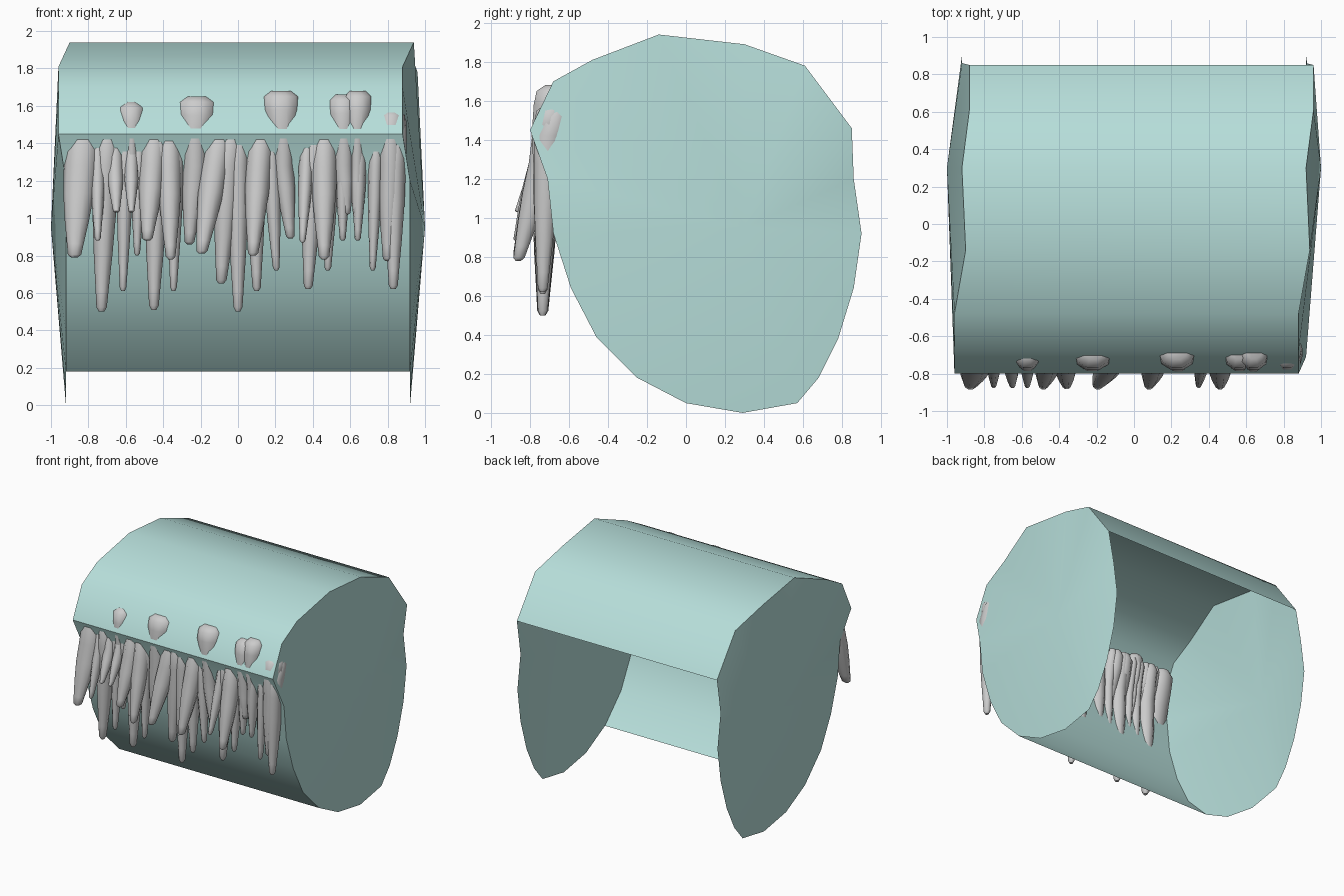
import bpy, bmesh, math
from mathutils import Vector

if "Cube" in bpy.data.objects:
    bpy.data.objects.remove(bpy.data.objects["Cube"])

teal = bpy.data.materials.new("teal")
teal.diffuse_color = (0.47, 0.73, 0.70, 1)
teal.use_nodes = True
teal.node_tree.nodes["Principled BSDF"].inputs["Base Color"].default_value = teal.diffuse_color

def make(name, bm, mat=None, angle=40):
    me = bpy.data.meshes.new(name)
    bm.to_mesh(me)
    bm.free()
    ob = bpy.data.objects.new(name, me)
    bpy.context.collection.objects.link(ob)
    if mat:
        me.materials.append(mat)
    bpy.ops.object.select_all(action='DESELECT')
    ob.select_set(True)
    bpy.context.view_layer.objects.active = ob
    bpy.ops.object.shade_smooth_by_angle(angle=math.radians(angle))
    return ob

# Rim outline (x shift, y, z): the first part carries the curved sheet
sheet_rim = [(0, -.25, .18), (0, -.46, .39), (0, -.59, .64), (0, -.68, .92), (0, -.71, 1.2),
             (-.04, -.80, 1.45), (-.04, -.68, 1.70), (-.04, -.48, 1.81), (.02, -.14, 1.94),
             (0, .30, 1.89), (.04, .61, 1.78), (.04, .85, 1.46)]
open_rim = [(0, .86, 1.2), (0, .90, .92), (0, .86, .64), (0, .78, .38), (0, .68, .18),
            (0, .57, .05), (0, .29, 0), (0, 0, .05)]

# Open curved sheet
bm = bmesh.new()
rows = [[bm.verts.new((s * .92 + x, y, z)) for x, y, z in sheet_rim] for s in (-1, 1)]
for i in range(len(sheet_rim) - 1):
    bm.faces.new((rows[0][i], rows[1][i], rows[1][i + 1], rows[0][i + 1]))
bmesh.ops.recalc_face_normals(bm, faces=bm.faces)
make("curved_sheet", bm, teal, 45)

# Shallow bulging end caps
for name, s in (("left_cap", -1), ("right_cap", 1)):
    bm = bmesh.new()
    ring = [bm.verts.new((s * .92 + x, y, z)) for x, y, z in sheet_rim + open_rim]
    apex = bm.verts.new((s, .30, .95))
    for i, v in enumerate(ring):
        w = ring[(i + 1) % len(ring)]
        bm.faces.new((apex, v, w) if s < 0 else (apex, w, v))
    make(name, bm, teal, 40)

def spike(name, x0, x1, tip, w, row, head=0.0, ztop=1.57):
    """Tapering spike hanging from x0 to x1; row 1 leans forward, row 0 hangs straight."""
    ytip = -.86 if row else -.735
    body = 1.28
    bx = x0 + (x1 - x0) * .25
    ybelly = -.735 if row else -.715
    d = max(.055, min(.075, w * .55))
    if head:
        rings = [(x0, -.68, ztop, head * .28, .045), (x0, -.69, ztop - .03, head * .48, .08),
                 (x0, -.70, ztop - .1, head * .5, .085), (bx, -.72, 1.42, w * .5, .075)]
    else:
        rings = [(x0, -.655, ztop, w * .3, d * .6), (x0, -.665, ztop - .05, w * .5, d),
                 (x0, -.70, 1.42, w * .52, d * 1.25)]
    for t, k in ((0, .5), (.3, .46), (.6, .36), (.85, .25), (.97, .2), (1, .1)):
        rings.append((bx + (x1 - bx) * t, ybelly + (ytip - ybelly) * t,
                      body + (tip - body) * t, w * k, d * k * 2))
    n = 10
    bm = bmesh.new()
    loops = [[bm.verts.new((x + rx * math.cos(a * math.tau / n),
                            y + ry * math.sin(a * math.tau / n), z)) for a in range(n)]
             for x, y, z, rx, ry in rings]
    for a, b in zip(loops, loops[1:]):
        for i in range(n):
            j = (i + 1) % n
            bm.faces.new((a[i], b[i], b[j], a[j]))
    bm.faces.new(loops[0])
    bm.faces.new(loops[-1])
    bmesh.ops.recalc_face_normals(bm, faces=bm.faces)
    make(name, bm, None, 50)

# Plain spikes, straight row: (top x, tip x, tip z, width)
straight = [(-.70, -.73, .50, .14), (-.60, -.615, .61, .09), (-.53, -.54, .80, .08),
            (-.43, -.45, .51, .13), (-.33, -.345, .61, .09), (-.04, -.09, .65, .14),
            (0, 0, .50, .12), (.09, .10, .61, .11), (.17, .205, .72, .09),
            (.41, .375, .62, .12), (.50, .48, .72, .09), (.74, .72, .72, .08),
            (.84, .83, .62, .12), (.56, .56, .88, .08), (.65, .64, .88, .08)]
for i, (a, b, z, w) in enumerate(straight):
    spike(f"straight_spike_{i+1}", a, b, z, w, 0)

# Plain spikes, leaning row
leaning = [(-.83, -.875, .79, .18), (-.75, -.75, .88, .08), (-.66, -.65, 1.03, .09),
           (-.57, -.57, 1.03, .08), (-.45, -.485, .88, .14), (-.37, -.36, .78, .13),
           (-.10, -.195, .81, .15), (.12, .08, .80, .14), (.46, .46, .78, .14),
           (.37, .345, .87, .08)]
for i, (a, b, z, w) in enumerate(leaning):
    spike(f"leaning_spike_{i+1}", a, b, z, w, 1)

# Spikes with flared heads poking through the sheet: + (head width, top z)
headed = [(-.22, -.26, .86, .13, .21, 1.65), (.23, .28, .89, .11, .20, 1.68),
          (.56, .58, 1.02, .11, .16, 1.66), (.64, .63, 1.02, .08, .16, 1.68),
          (.82, .80, .77, .13, .15, 1.58), (-.57, -.56, 1.05, .07, .15, 1.62)]
for i, (a, b, z, w, h, t) in enumerate(headed):
    spike(f"headed_spike_{i+1}", a, b, z, w, 0, h, t)
